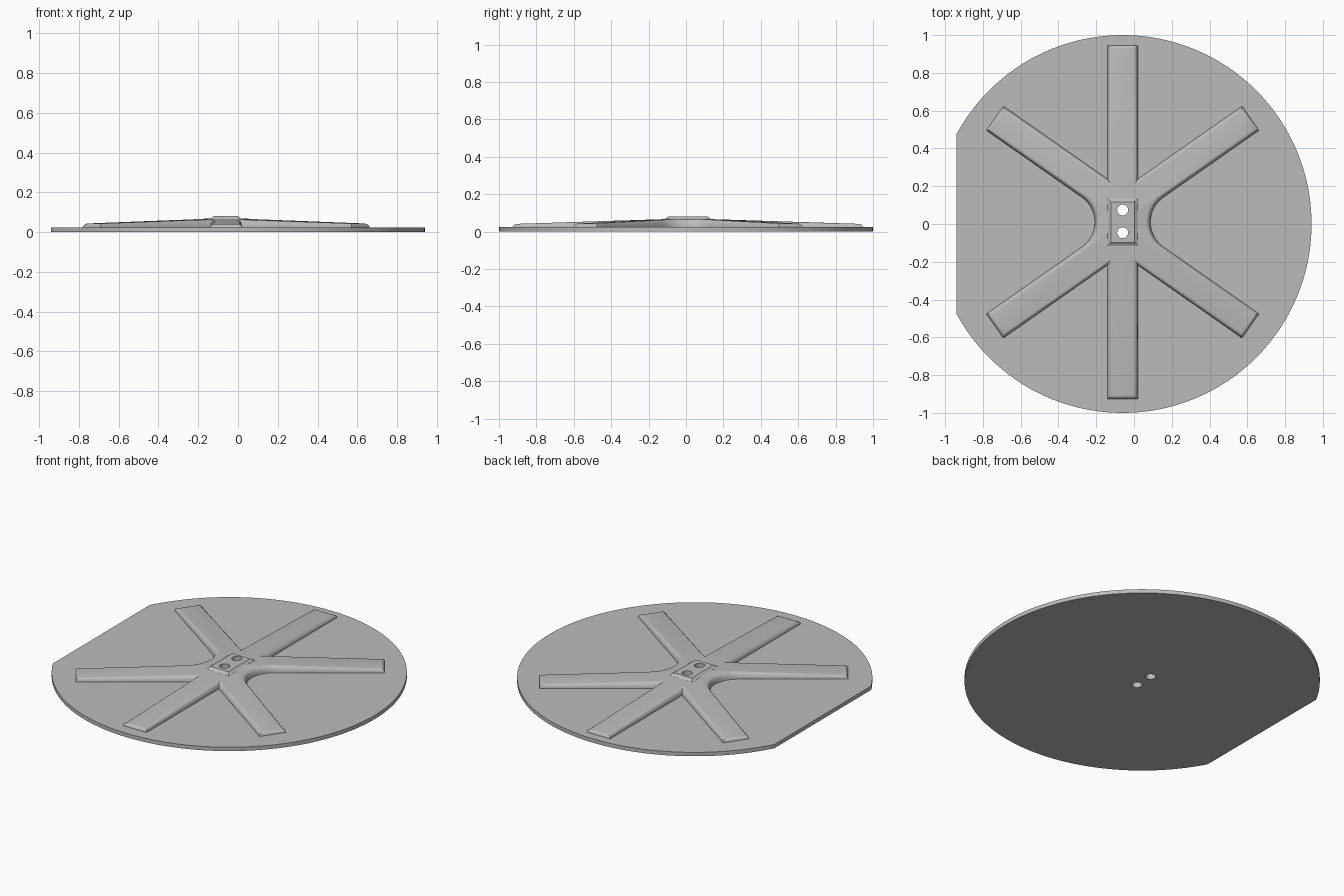
import bpy, bmesh, math
from mathutils import Vector

old = bpy.data.objects.get("Cube")
if old:
    bpy.data.objects.remove(old, do_unlink=True)

grey = bpy.data.materials.new("plain grey")
grey.use_nodes = True
color = (0.5, 0.5, 0.5, 1)
grey.diffuse_color = color
grey.node_tree.nodes["Principled BSDF"].inputs["Base Color"].default_value = color

CX, CY = -0.06, 0.01          # centre of the ribs
PLATE = 0.024                 # plate thickness
A = math.radians(35)          # slant of the diagonal ribs


def make_object(name, bm):
    bmesh.ops.recalc_face_normals(bm, faces=bm.faces)
    mesh = bpy.data.meshes.new(name)
    bm.to_mesh(mesh)
    bm.free()
    mesh.materials.append(grey)
    obj = bpy.data.objects.new(name, mesh)
    bpy.context.collection.objects.link(obj)
    return obj


def loft(name, loops, apex=None):
    """Skin a stack of loops; close the top flat or with a fan to an apex."""
    bm = bmesh.new()
    rings = [[bm.verts.new(p) for p in loop] for loop in loops]
    n = len(rings[0])
    for low, high in zip(rings, rings[1:]):
        for i in range(n):
            j = (i + 1) % n
            bm.faces.new((low[i], low[j], high[j], high[i]))
    bm.faces.new(rings[0][::-1])
    if apex:
        tip = bm.verts.new(apex)
        for i in range(n):
            bm.faces.new((rings[-1][i], rings[-1][(i + 1) % n], tip))
    else:
        bm.faces.new(rings[-1])
    return make_object(name, bm)


def star_outline(d):
    """Six-rib outline moved inward by d, counter-clockwise, about the origin."""
    hw, long_end = 0.08 - d, 0.936 - d
    along, across = Vector((math.cos(A), math.sin(A))), Vector((-math.sin(A), math.cos(A)))
    start, dw = Vector((0, 0.076)), 0.0785 - d
    tip = start + along * (0.826 - d)
    # rounded valley between the two diagonal ribs
    fillet = 0.16
    corner = (0.0785 / math.cos(A) - 0.076) / math.tan(A)
    cx = corner + fillet / math.sin(A)
    quarter = []
    steps = 10
    for i in range(steps + 1):
        t = math.pi - (math.pi / 2 - A) * i / steps
        quarter.append((cx + (fillet + d) * math.cos(t), (fillet + d) * math.sin(t)))
    quarter += [tuple(tip - across * dw), tuple(tip + across * dw)]
    # sharp notch, then the straight rib
    quarter += [(hw, start.y + dw / math.cos(A) + hw * math.tan(A)), (hw, long_end)]
    half = quarter + [(-x, y) for x, y in reversed(quarter)]
    lower = [(x, -y) for x, y in reversed(half)]
    return half + lower[1:-1]


def rib_top(x, y):
    return 0.071 - 0.032 * math.hypot(x, y)


# Round plate with one straight side
limit = math.acos(-0.88)
rim = []
for i in range(161):
    t = -limit + 2 * limit * i / 160
    rim.append((CX + math.cos(t), math.sin(t)))
plate = loft("round_plate", [[(x, y, z) for x, y in rim] for z in (0, PLATE)])

# Ribs with rounded shoulders, sloping down from the centre
loops = [[(CX + x, CY + y, PLATE / 2) for x, y in star_outline(0)]]
for i in range(6):
    t = math.pi / 2 * i / 5
    outline = star_outline(0.022 * (1 - math.cos(t)))
    loops.append([(CX + x, CY + y, PLATE + (rib_top(x, y) - PLATE) * math.sin(t))
                  for x, y in outline])
ribs = loft("ribs", loops, (CX, CY, rib_top(0, 0)))

# Tapered block at the centre
block = [(0.08, 0.125, 0.055), (0.08, 0.125, 0.067), (0.062, 0.107, 0.08)]
hub = loft("centre_block", [[(CX + sx * w, CY + sy * l, z)
                             for sx, sy in ((-1, -1), (1, -1), (1, 1), (-1, 1))]
                            for w, l, z in block])

# Two bolt holes through every layer
bm = bmesh.new()
for y in (0.074, -0.046):
    made = bmesh.ops.create_cone(bm, cap_ends=True, segments=32,
                                 radius1=0.029, radius2=0.029, depth=0.4)
    bmesh.ops.translate(bm, verts=made["verts"], vec=(CX, y, 0))
cutter = make_object("hole_cutter", bm)
cutter.hide_render = True

for obj in (plate, ribs, hub):
    bpy.ops.object.select_all(action="DESELECT")
    obj.select_set(True)
    bpy.context.view_layer.objects.active = obj
    mod = obj.modifiers.new("holes", "BOOLEAN")
    mod.operation = "DIFFERENCE"
    mod.solver = "EXACT"
    mod.object = cutter
    bpy.ops.object.modifier_apply(modifier=mod.name)
    bpy.ops.object.shade_smooth_by_angle(angle=math.radians(30))

bpy.data.objects.remove(cutter, do_unlink=True)
